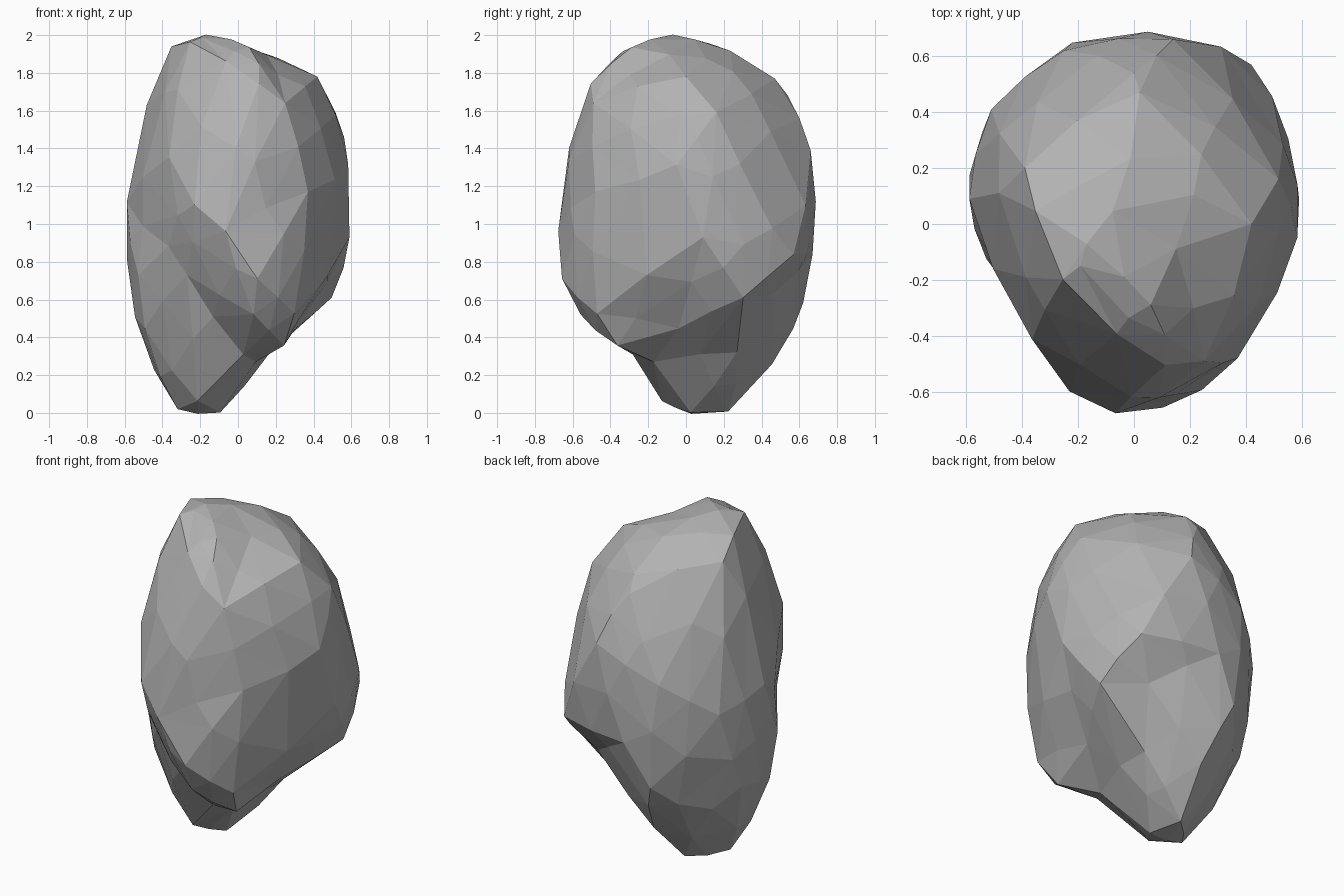
import bpy, bmesh
from mathutils import Vector

if "Cube" in bpy.data.objects:
    bpy.data.objects.remove(bpy.data.objects["Cube"])

# Chiselled corners of the rock, grouped by area
CORNERS = [
    # foot
    (-.32, .03, .02), (-.10, .03, 0), (-.15, .24, .02), (-.20, -.14, .08),
    # undercut above the foot
    (.10, -.15, .27), (.02, -.29, .32), (.24, -.37, .36), (-.48, -.09, .40),
    (-.10, .48, .30), (-.38, .36, .38), (.15, .27, .32),
    # lower right bulge, groove and back ridge
    (.32, -.03, .47), (.50, .30, .62), (.42, .57, .85),
    (.27, .47, .65), (-.05, .67, .84), (-.20, .61, .56),
    # front bulge and the hollow on its left
    (.30, -.48, .55), (.08, -.57, .54), (.10, -.66, .73), (-.09, -.67, 1.0),
    (-.27, -.40, .73), (-.38, -.33, .90), (-.53, -.12, .73),
    (-.25, -.58, 1.12), (-.37, -.39, 1.39),
    # left side
    (-.55, .25, .55), (-.59, .09, 1.08), (-.51, .41, 1.03), (-.54, .10, 1.36),
    (-.25, .62, 1.22),
    # right side and shoulder
    (.59, .09, .93), (.575, -.06, 1.35), (.52, .38, 1.07), (.37, -.48, 1.17),
    (.52, .18, 1.56), (.42, 0, 1.78), (.14, -.08, 1.90), (.25, -.49, 1.64),
    # upper back
    (.14, .66, 1.39), (.02, .47, 1.77), (0, .55, 1.66),
    # crown and its front edge
    (-.14, -.08, 2.0), (-.34, .02, 1.95), (-.02, .20, 1.93), (.06, -.30, 1.93),
    (-.25, -.20, 1.96), (-.39, .20, 1.85), (-.10, -.36, 1.88), (.10, -.50, 1.75),
]
FULLNESS = 0.65  # how far facets swell between corners


def wrap(corners):
    """Triangulate the corners by wrapping their directions on a sphere."""
    bm = bmesh.new()
    place = {}
    for c in corners:
        c = Vector(c)
        d = Vector(((c.x + .04) / .6, (c.y - .03) / .65, c.z - .95)).normalized()
        place[bm.verts.new(d)] = c
    bmesh.ops.convex_hull(bm, input=bm.verts[:])
    for v, c in place.items():
        v.co = c
    bm.normal_update()
    return bm


def split_facets(bm):
    """Split each triangle in four, with edge midpoints following the curvature."""
    out = bmesh.new()
    corner = {v: out.verts.new(v.co) for v in bm.verts}
    middle = {}
    for e in bm.edges:
        a, b = e.verts
        d = b.co - a.co
        swell = (d.dot(b.normal) * b.normal - d.dot(a.normal) * a.normal) / 8
        middle[e] = out.verts.new((a.co + b.co) / 2 + swell * FULLNESS)
    for f in bm.faces:
        for loop in f.loops:
            out.faces.new((corner[loop.vert], middle[loop.edge],
                           middle[loop.link_loop_prev.edge]))
        out.faces.new([middle[loop.edge] for loop in f.loops])
    bm.free()
    return out


# Rock body
mesh = bpy.data.meshes.new("rock")
rock = bpy.data.objects.new("rock", mesh)
bpy.context.collection.objects.link(rock)
bm = split_facets(wrap(CORNERS))
bmesh.ops.recalc_face_normals(bm, faces=bm.faces[:])
bm.to_mesh(mesh)
bm.free()

# Merge into fewer, larger flat facets
facets = rock.modifiers.new("facets", 'DECIMATE')
facets.ratio = 0.65

# Stone grey
stone = bpy.data.materials.new("stone_grey")
stone.diffuse_color = (0.45, 0.45, 0.45, 1)
stone.use_nodes = True
stone.node_tree.nodes["Principled BSDF"].inputs["Base Color"].default_value = stone.diffuse_color
mesh.materials.append(stone)
